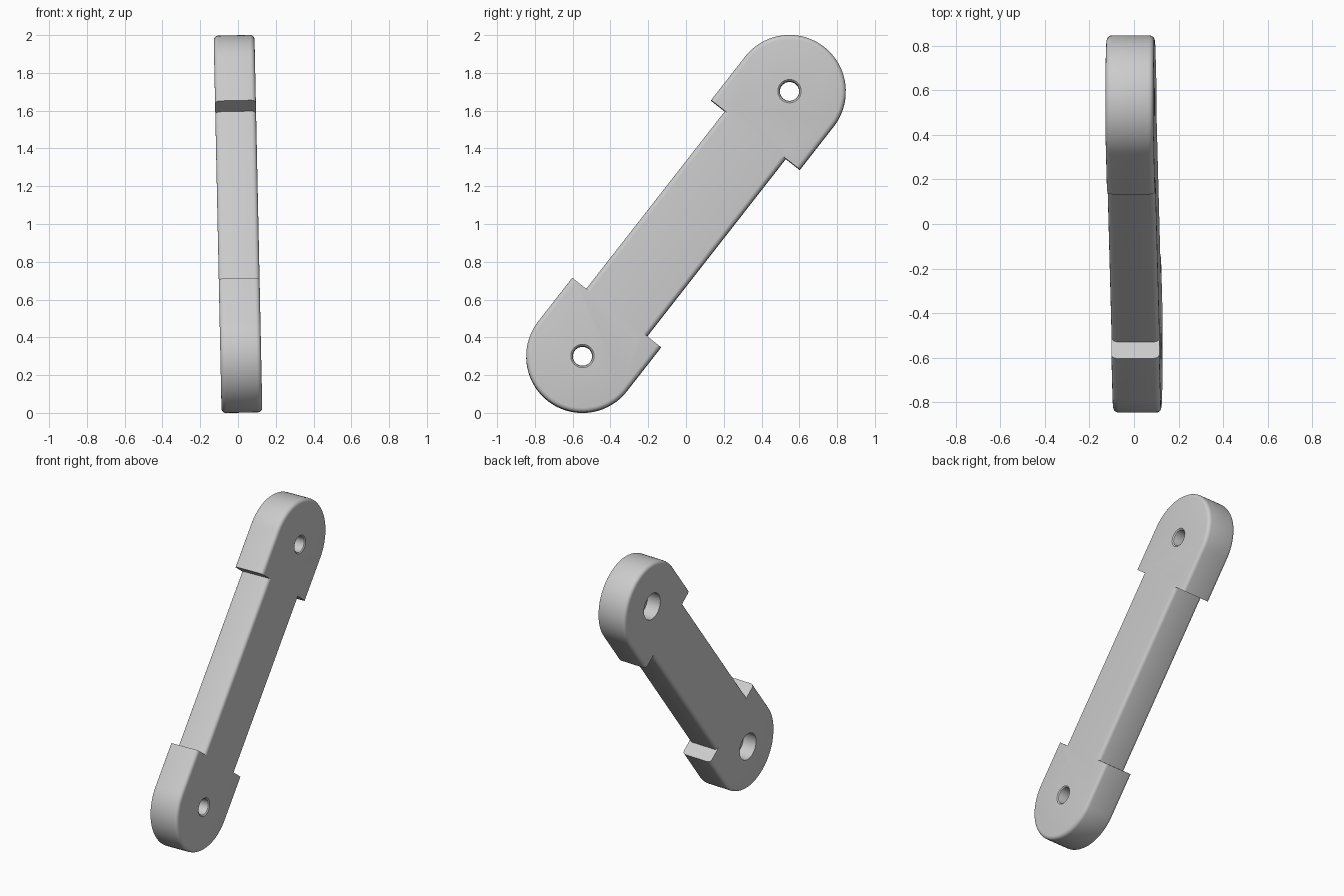
import bpy, bmesh
from math import sin, cos, pi, radians
from mathutils import Matrix, Vector

cube = bpy.data.objects.get("Cube")
if cube:
    bpy.data.objects.remove(cube, do_unlink=True)

RADIUS = 0.298       # rounded end radius
PIVOT = 0.89         # hole centre distance from the middle
STEP = 0.597         # where the wide ends begin
BAR = 0.204          # half width of the bar
THICK = 0.108        # half thickness
ROUND = 0.024        # edge rounding
ANGLE = radians(52)  # slope of the link
LEAN = radians(-1.2)

grey = bpy.data.materials.new("light grey")
grey.use_nodes = True
grey.diffuse_color = (0.6, 0.6, 0.6, 1)
grey.node_tree.nodes["Principled BSDF"].inputs["Base Color"].default_value = (0.6, 0.6, 0.6, 1)


def make_object(name, bm):
    bmesh.ops.recalc_face_normals(bm, faces=bm.faces)
    mesh = bpy.data.meshes.new(name)
    bm.to_mesh(mesh)
    bm.free()
    mesh.materials.append(grey)
    obj = bpy.data.objects.new(name, mesh)
    bpy.context.collection.objects.link(obj)
    return obj


def rounded_plate(name, outline, is_sharp):
    """Extrude an outline and round its rims, except the edges chosen as sharp."""
    bm = bmesh.new()
    face = bm.faces.new([bm.verts.new((x, y, -THICK)) for x, y in outline])
    top = bmesh.ops.extrude_face_region(bm, geom=[face])["geom"]
    bmesh.ops.translate(bm, vec=(0, 0, 2 * THICK),
                        verts=[v for v in top if isinstance(v, bmesh.types.BMVert)])
    rims = [e for e in bm.edges
            if abs(e.verts[0].co.z - e.verts[1].co.z) < 1e-5
            and not is_sharp(e.verts[0].co, e.verts[1].co)]
    bmesh.ops.bevel(bm, geom=rims, offset=ROUND, segments=4, profile=0.5, affect='EDGES')
    return make_object(name, bm)


def hole_cutter(name, x):
    """Lathe a through hole with a softened rim and a wide recess at the back."""
    profile = [(0, -0.13), (0.062, -0.13), (0.062, -THICK), (0.054, -0.102),
               (0.051, -0.09), (0.051, 0.01), (0.09, 0.01), (0.09, 0.13), (0, 0.13)]
    bm = bmesh.new()
    verts = [bm.verts.new((r, 0, z)) for r, z in profile]
    edges = [bm.edges.new(pair) for pair in zip(verts, verts[1:])]
    bmesh.ops.spin(bm, geom=verts + edges, cent=(0, 0, 0), axis=(0, 0, 1),
                   angle=2 * pi, steps=40)
    bmesh.ops.remove_doubles(bm, verts=bm.verts, dist=1e-5)
    bmesh.ops.translate(bm, verts=bm.verts, vec=(x, 0, 0))
    cutter = make_object(name, bm)
    cutter.hide_render = True
    return cutter


def combine(target, other, operation):
    mod = target.modifiers.new(operation.lower(), 'BOOLEAN')
    mod.operation, mod.solver, mod.object = operation, 'EXACT', other
    bpy.context.view_layer.objects.active = target
    bpy.ops.object.modifier_apply(modifier=mod.name)
    bpy.data.objects.remove(other, do_unlink=True)


# Narrow bar between the ends
reach = STEP + 0.05
link = rounded_plate("link_arm",
                     [(-reach, -BAR), (reach, -BAR), (reach, BAR), (-reach, BAR)],
                     lambda a, b: abs(a.x - b.x) < 1e-5)

# Wide rounded ends, each with a hole
for side, label in ((1, "upper"), (-1, "lower")):
    arc = [(side * (PIVOT + RADIUS * cos(t)), RADIUS * sin(t))
           for t in (-pi / 2 + pi * i / 36 for i in range(37))]
    outline = [(side * STEP, -RADIUS)] + arc + [(side * STEP, RADIUS)]
    end = rounded_plate(label + "_end", outline,
                        lambda a, b: abs(a.x - b.x) < 1e-5 and abs(abs(a.x) - STEP) < 1e-4)
    combine(link, end, 'UNION')
    combine(link, hole_cutter(label + "_hole_cutter", side * PIVOT), 'DIFFERENCE')

# Stand the link up on its slope, with a slight sideways lean
along = Vector((0, cos(ANGLE), sin(ANGLE)))
across = Vector((0, sin(ANGLE), -cos(ANGLE)))
frame = Matrix((along, across, along.cross(across))).transposed().to_4x4()
link.data.transform(Matrix.Translation((0, 0, 1)) @ Matrix.Rotation(LEAN, 4, 'Y') @ frame)

bpy.ops.object.select_all(action='DESELECT')
link.select_set(True)
bpy.context.view_layer.objects.active = link
bpy.ops.object.shade_smooth_by_angle(angle=radians(35))
